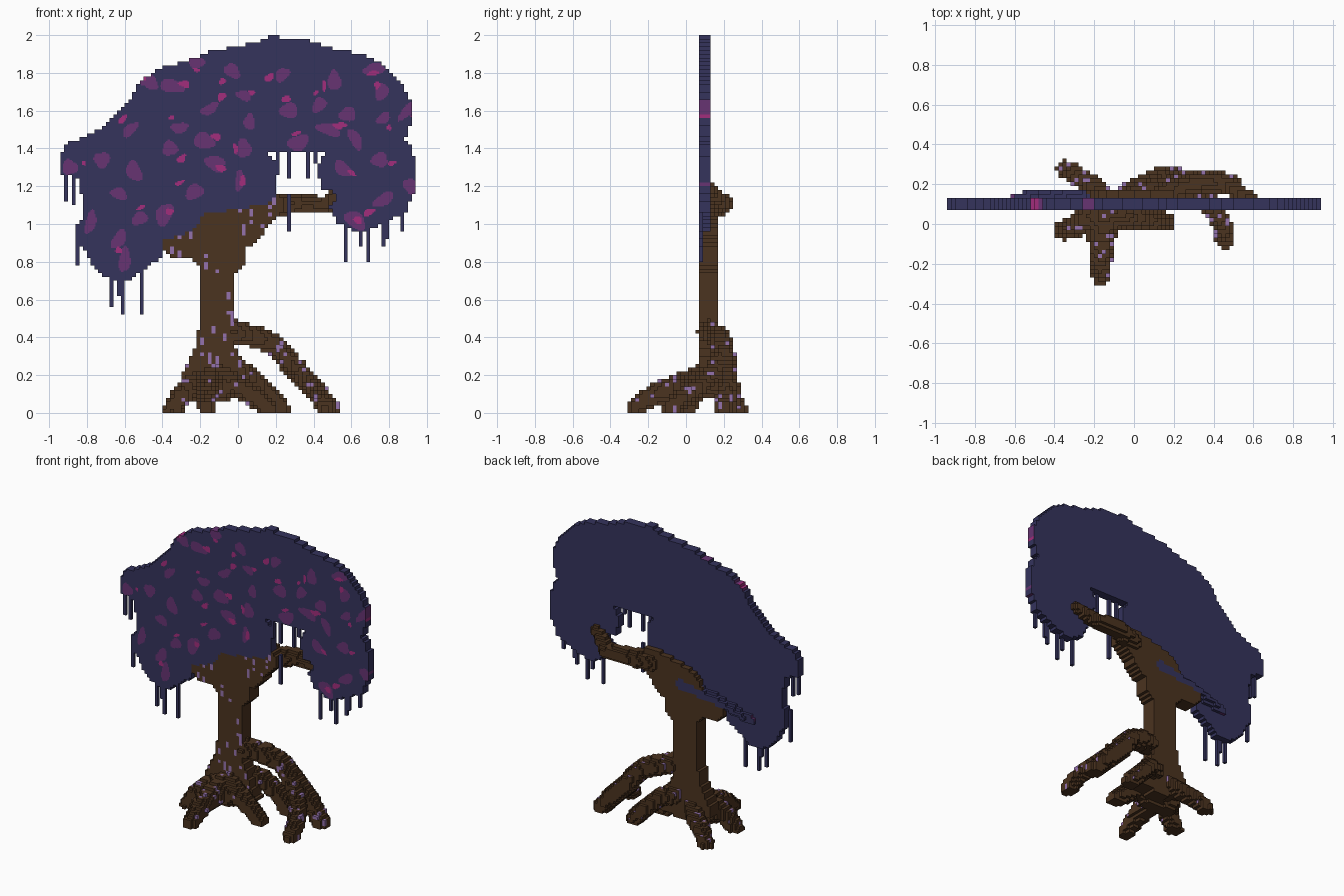
import bpy, bmesh, math, random
from mathutils import Vector

if "Cube" in bpy.data.objects:
    bpy.data.objects.remove(bpy.data.objects["Cube"])
random.seed(4)
H = 0.02       # voxel size
OY = 0.01      # y offset of the voxel grid

def material(name, rgb):
    m = bpy.data.materials.new(name)
    m.diffuse_color = (*rgb, 1)
    m.use_nodes = True
    m.node_tree.nodes["Principled BSDF"].inputs["Base Color"].default_value = m.diffuse_color
    return m

MATS = [material("bark brown", (.070, .033, .014)),
        material("lilac specks", (.30, .17, .42)),
        material("night blue leaves", (.035, .033, .108)),
        material("purple blossom", (.135, .034, .170)),
        material("pink blossom", (.36, .026, .20))]
BARK, SPECK, LEAF, PURPLE, PINK = range(5)

owner = {}     # voxel -> part name

def centre(v):
    return Vector(((v[0] + .5) * H, (v[1] + .5) * H + OY, (v[2] + .5) * H))

def inside(poly, x, z):
    hit = False
    for (x1, z1), (x2, z2) in zip(poly, poly[1:] + poly[:1]):
        if (z1 > z) != (z2 > z) and x < (x2 - x1) * (z - z1) / (z2 - z1) + x1:
            hit = not hit
    return hit

def slab(part, poly, layers):
    """Fill a front-view outline with voxels over the given y layers."""
    for i in range(-50, 50):
        for k in range(0, 100):
            if inside(poly, (i + .5) * H, (k + .5) * H):
                for j in layers:
                    owner.setdefault((i, j, k), part)

def tube(part, pts, r0, r1):
    """Sweep a ball along a path."""
    pts = [Vector(p) for p in pts]
    for s, (a, b) in enumerate(zip(pts, pts[1:])):
        for t in range(12):
            f = t / 11
            c = a.lerp(b, f)
            r = r0 + (r1 - r0) * (s + f) / (len(pts) - 1)
            n = int(r / H) + 2
            ci = (int(c.x // H), int((c.y - OY) // H), int(c.z // H))
            for i in range(-n, n + 1):
                for j in range(-n, n + 1):
                    for k in range(-n, n + 1):
                        v = (ci[0] + i, ci[1] + j, ci[2] + k)
                        if v[2] >= 0 and (centre(v) - c).length < r:
                            owner.setdefault(v, part)

# Canopy: flat slab with a notch above the side branch
canopy = [(-.94, 1.38), (-.89, 1.43), (-.73, 1.50), (-.60, 1.62), (-.52, 1.75), (-.41, 1.83),
          (-.28, 1.86), (-.15, 1.915), (.01, 1.94), (.15, 1.98), (.17, 2.0), (.20, 2.0), (.22, 1.98),
          (.38, 1.97), (.51, 1.925), (.67, 1.90), (.77, 1.84), (.87, 1.74), (.93, 1.62), (.92, 1.56),
          (.89, 1.45), (.93, 1.37), (.935, 1.18), (.89, 1.06), (.77, 1.0), (.63, .955), (.53, 1.01),
          (.49, 1.09), (.53, 1.16), (.44, 1.19), (.42, 1.28), (.455, 1.385), (.15, 1.385),
          (.21, 1.31), (.21, 1.15), (.14, 1.10), (.06, 1.09), (-.18, 1.05), (-.24, .96),
          (-.40, .91), (-.41, .82), (-.52, .75), (-.58, .70), (-.69, .71), (-.78, .80), (-.85, .92),
          (-.82, 1.08), (-.84, 1.24), (-.93, 1.26)]
slab("canopy", canopy, range(3, 6))
tube("canopy", [(-.08, .13, 1.0), (-.35, .13, .95), (-.6, .13, .88)], .045, .03)

# Hanging vines: x, start height, end height
for x, z1, z0 in [(-.86, 1.0, .78), (-.91, 1.3, 1.13), (-.88, 1.3, 1.10), (-.68, .75, .57),
                  (-.64, .75, .62), (-.62, .75, .53), (-.52, .8, .53), (.58, 1.0, .79), (.69, 1.0, .79),
                  (.64, 1.0, .88), (.76, 1.04, .88), (.78, 1.04, .93), (.86, 1.08, .95), (.26, 1.16, .97),
                  (.27, 1.4, 1.24), (.21, 1.4, 1.26), (.36, 1.4, 1.25), (.40, 1.4, 1.31)]:
    for k in range(round(z0 / H), round(z1 / H)):
        owner.setdefault((math.floor(x / H), 3, k), "vines")

# Trunk: flat profile flaring at both ends
trunk = [(-.30, .14), (-.29, .22), (-.23, .34), (-.20, .5), (-.20, .78), (-.24, .82), (-.35, .83),
         (-.40, .87), (-.40, .91), (-.24, 1.0), (-.18, 1.1), (.0, 1.15), (.16, 1.19), (.24, 1.14), (.23, 1.06),
         (.15, .98), (.13, .93), (.05, .87), (.03, .77), (-.01, .74), (-.01, .35), (.03, .24), (.08, .10),
         (-.1, .08)]
slab("trunk", trunk, range(3, 8))

# Side branch curving behind the notch
tube("branch", [(.14, .14, 1.09), (.24, .18, 1.10), (.34, .21, 1.11), (.46, .20, 1.10),
                (.54, .15, 1.16), (.58, .13, 1.18)], .06, .035)

# Roots
tube("roots", [(-.02, .12, .43), (.10, .17, .40), (.20, .19, .36), (.28, .22, .25), (.40, .22, .13),
               (.49, .20, .03)], .062, .052)
tube("roots", [(.22, .19, .33), (.32, .16, .23), (.40, .08, .14), (.45, -.02, .08), (.46, -.08, .02)], .05, .05)
tube("roots", [(-.04, .14, .24), (.06, .20, .20), (.14, .24, .12), (.23, .23, .02)], .06, .05)
tube("roots", [(-.10, .08, .20), (-.02, .03, .15), (.08, .02, .09), (.16, .01, .02)], .06, .05)
tube("roots", [(-.16, .07, .16), (-.25, .02, .14), (-.30, -.02, .09), (-.35, -.03, .01)], .07, .05)
tube("roots", [(-.14, .06, .16), (-.16, -.06, .13), (-.165, -.16, .10), (-.165, -.27, .03)], .085, .045)
tube("roots", [(-.16, .14, .18), (-.22, .20, .13), (-.30, .25, .08), (-.35, .28, .02)], .06, .045)
tube("roots", [(-.24, .04, .12), (-.08, .03, .13)], .07, .07)

# Blossom patches on the canopy front (x, z)
spots = [(.235, 1.79), (-.03, 1.81), (-.48, 1.76), (-.22, 1.86), (-.35, 1.73), (.51, 1.76), (.72, 1.82),
         (.76, 1.70), (.03, 1.68), (-.15, 1.61), (.27, 1.60), (.43, 1.63), (.58, 1.58), (.77, 1.56),
         (.90, 1.60), (-.57, 1.50), (-.31, 1.51), (-.18, 1.44), (.06, 1.54), (.48, 1.50), (.62, 1.45),
         (-.72, 1.34), (-.89, 1.30), (-.55, 1.28), (-.36, 1.40), (-.12, 1.32), (.01, 1.23),
         (-.23, 1.17), (.03, 1.40), (.32, 1.43), (-.63, 1.16), (-.78, 1.01), (-.52, 1.03), (-.63, .92),
         (-.39, 1.05), (-.60, .81), (.56, 1.29), (.75, 1.34), (.91, 1.20), (.77, 1.13), (.62, 1.02)]
blobs = []
for x, z in spots:
    a = random.uniform(0, math.pi)
    blobs.append((x, z, random.uniform(.04, .07), random.uniform(.025, .042), a, PURPLE))
    if random.random() < .8:    # small pink accents beside the patches
        blobs.insert(0, (x + random.uniform(-.08, .08), z + random.uniform(-.07, .07),
                         random.uniform(.012, .032), random.uniform(.01, .02), a, PINK))

def blossom(x, z):
    for bx, bz, r1, r2, a, m in blobs:
        dx, dz = x - bx, z - bz
        u = (dx * math.cos(a) + dz * math.sin(a)) / r1
        w = (dz * math.cos(a) - dx * math.sin(a)) / r2
        wob = 1 + .22 * math.sin(3 * math.atan2(w, u) + bx * 40)
        if u * u + w * w < wob:
            return m
    return LEAF

# Lilac specks on the bark
speck = set()
for v in sorted(owner):
    if owner[v] in ("trunk", "roots") and random.random() < .055:
        speck.add(v)
        if random.random() < .4:
            speck.add((v[0], v[1], v[2] + 1))

def face_material(part, v, n, p):
    if part == "canopy":
        return LEAF if n[1] == 1 else blossom(p.x, p.z)
    if part == "vines":
        return LEAF
    shown = n[1] == -1 or (part == "roots" and n[1] != 1 and n[2] != -1)
    return SPECK if shown and part != "branch" and v in speck else BARK

def build(part):
    """Emit only the outer voxel faces; canopy front is split finer for blossom edges."""
    bm = bmesh.new()
    for v, o in owner.items():
        if o != part:
            continue
        c = centre(v)
        for ax in range(3):
            for s in (-1, 1):
                n = [0, 0, 0]
                n[ax] = s
                if (v[0] + n[0], v[1] + n[1], v[2] + n[2]) in owner:
                    continue
                N = Vector(n)
                U = Vector([1.0 if q == (ax + 1) % 3 else 0 for q in range(3)])
                W = N.cross(U)
                div = 3 if part == "canopy" and n[1] == -1 else 1
                e = H / div
                for i in range(div):
                    for j in range(div):
                        p = c + N * H / 2 + U * (i - (div - 1) / 2) * e + W * (j - (div - 1) / 2) * e
                        f = bm.faces.new([bm.verts.new(p + (U * a + W * b) * e / 2)
                                          for a, b in ((-1, -1), (1, -1), (1, 1), (-1, 1))])
                        f.material_index = face_material(part, v, n, p)
    bmesh.ops.remove_doubles(bm, verts=bm.verts, dist=.0005)
    me = bpy.data.meshes.new(part)
    bm.to_mesh(me)
    bm.free()
    for m in MATS:
        me.materials.append(m)
    bpy.context.collection.objects.link(bpy.data.objects.new(part, me))

for part in ("canopy", "vines", "trunk", "branch", "roots"):
    build(part)
